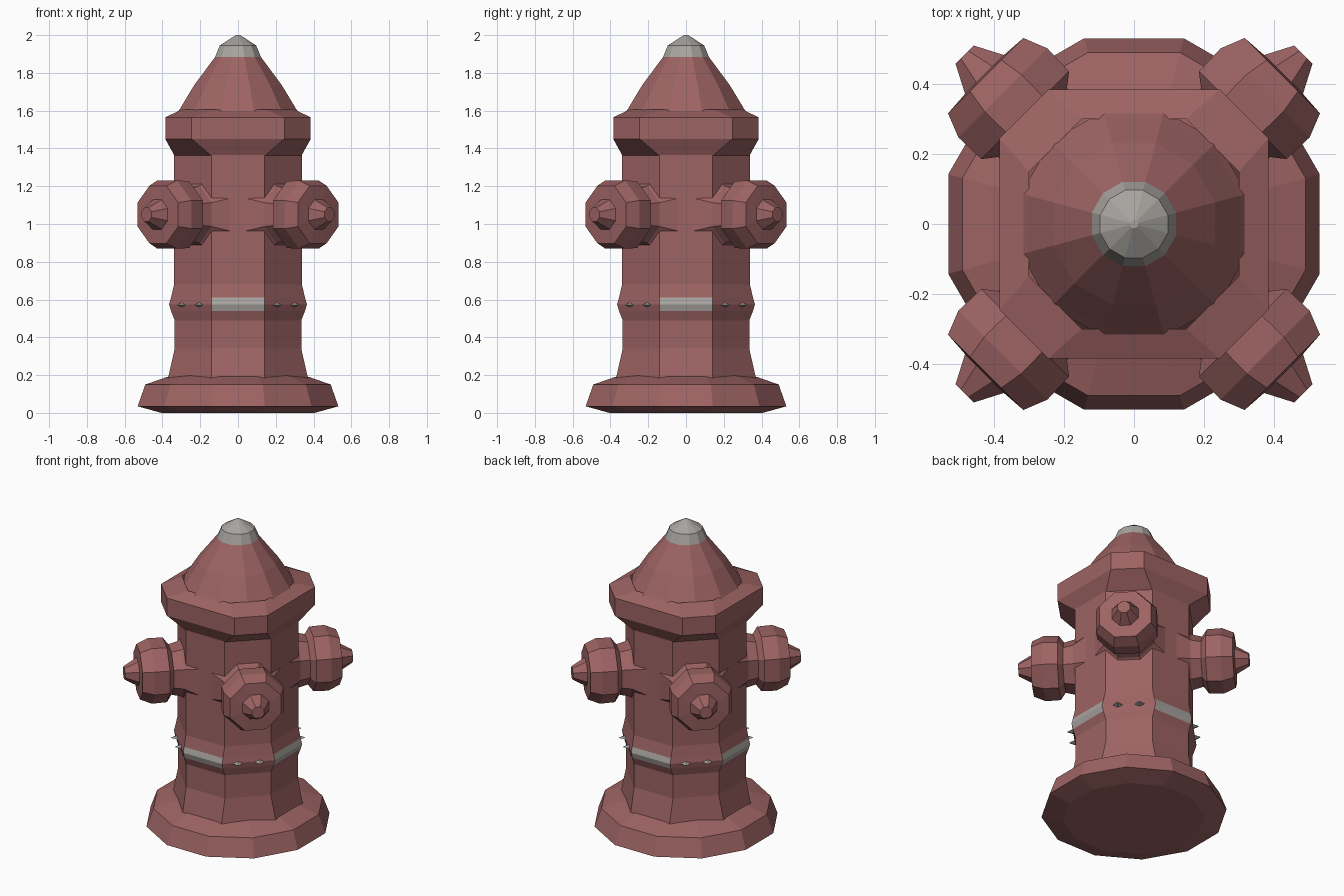
import bpy, bmesh, math
from mathutils import Matrix, Vector

if "Cube" in bpy.data.objects:
    bpy.data.objects.remove(bpy.data.objects["Cube"])


def material(name, rgb):
    m = bpy.data.materials.new(name)
    m.diffuse_color = (*rgb, 1)
    m.use_nodes = True
    m.node_tree.nodes["Principled BSDF"].inputs["Base Color"].default_value = m.diffuse_color
    return m


RED = material("faded red", (0.34, 0.125, 0.125))
GREY = material("warm grey", (0.39, 0.37, 0.35))


def ring(r, z, n, turn=0.5):
    """Regular polygon with n corners."""
    return [Vector((r * math.cos(math.tau * (i + turn) / n),
                    r * math.sin(math.tau * (i + turn) / n), z)) for i in range(n)]


def octagon(a, h, z):
    """Octagon with axis sides at distance a and half-length h."""
    pts = []
    for k in range(4):
        rot = Matrix.Rotation(k * math.pi / 2, 3, 'Z')
        pts += [rot @ Vector((a, -h, z)), rot @ Vector((a, h, z))]
    return pts


def loft(name, rings, mats, cap_start=False, cap_end=False, matrix=None, rule=None):
    """Skin a stack of rings, optionally capped at either end."""
    bm = bmesh.new()
    loops = [[bm.verts.new(p) for p in r] for r in rings]
    for a, b in zip(loops, loops[1:]):
        n = len(a)
        for i in range(n):
            j = (i + 1) % n
            bm.faces.new((a[i], a[j], b[j], b[i]))
    if cap_start:
        bm.faces.new(loops[0][::-1])
    if cap_end:
        bm.faces.new(loops[-1])
    bm.normal_update()
    if rule:
        for f in bm.faces:
            f.material_index = rule(f)
    if matrix:
        bm.transform(matrix)
    me = bpy.data.meshes.new(name)
    bm.to_mesh(me)
    bm.free()
    for m in mats:
        me.materials.append(m)
    ob = bpy.data.objects.new(name, me)
    bpy.context.collection.objects.link(ob)
    return ob


# Foot: twelve-sided flange
foot = [(0.42, 0.0), (0.55, 0.035), (0.508, 0.15), (0.39, 0.19), (0.33, 0.205)]
loft("base_flange", [ring(r, z, 12) for r, z in foot], [RED], cap_start=True)


# Barrel: octagon with a raised grey band on its four axis sides
def band_rule(f):
    c, n = f.calc_center_median(), f.normal
    return int(0.54 < c.z < 0.61 and max(abs(n.x), abs(n.y)) > 0.9)


barrel = [(0.37, 0.185), (0.36, 0.23), (0.335, 0.34), (0.335, 0.49), (0.355, 0.54),
          (0.365, 0.575), (0.355, 0.61), (0.338, 0.68), (0.338, 1.37)]
loft("barrel", [octagon(a, 0.14, z) for a, z in barrel], [RED, GREY], rule=band_rule)

# Lid: wide octagonal rim
rim = [(0.335, 0.14, 1.36), (0.385, 0.245, 1.45), (0.385, 0.245, 1.565),
       (0.30, 0.15, 1.605)]
loft("lid_rim", [octagon(*p) for p in rim], [RED])

# Dome and its grey top
dome = [(0.335, 1.585), (0.315, 1.615), (0.24, 1.735), (0.125, 1.885)]
loft("dome", [ring(r, z, 12) for r, z in dome], [RED])
top = [(0.125, 1.885), (0.10, 1.945), (0.012, 2.0)]
loft("dome_top", [ring(r, z, 12) for r, z in top], [GREY], cap_end=True)

# Four diagonal nozzles and the small studs below them
nozzle = [(0.24, 0.25), (0.165, 0.35), (0.15, 0.41), (0.192, 0.44), (0.195, 0.53),
          (0.165, 0.60), (0.085, 0.605), (0.04, 0.685)]
stud = [(0.05, 0.33), (0.004, 0.39)]
for k in range(4):
    spin = Matrix.Rotation(math.radians(45 + 90 * k), 4, 'Z')
    aim = spin @ Matrix.Rotation(math.pi / 2, 4, 'Y')
    loft(f"nozzle_{k + 1}", [ring(r, d, 8) for r, d in nozzle], [RED], cap_end=True,
         matrix=Matrix.Translation((0, 0, 1.05)) @ aim)
    for s in (-1, 1):
        place = (Matrix.Translation((0, 0, 0.572)) @ spin @ Matrix.Translation((0, s * 0.065, 0))
                 @ Matrix.Rotation(math.pi / 2, 4, 'Y') @ Matrix.Diagonal((0.4, 1, 1, 1)))
        loft(f"band_stud_{k + 1}_{'left' if s < 0 else 'right'}",
             [ring(r, d, 4, 0) for r, d in stud], [GREY], cap_end=True, matrix=place)
